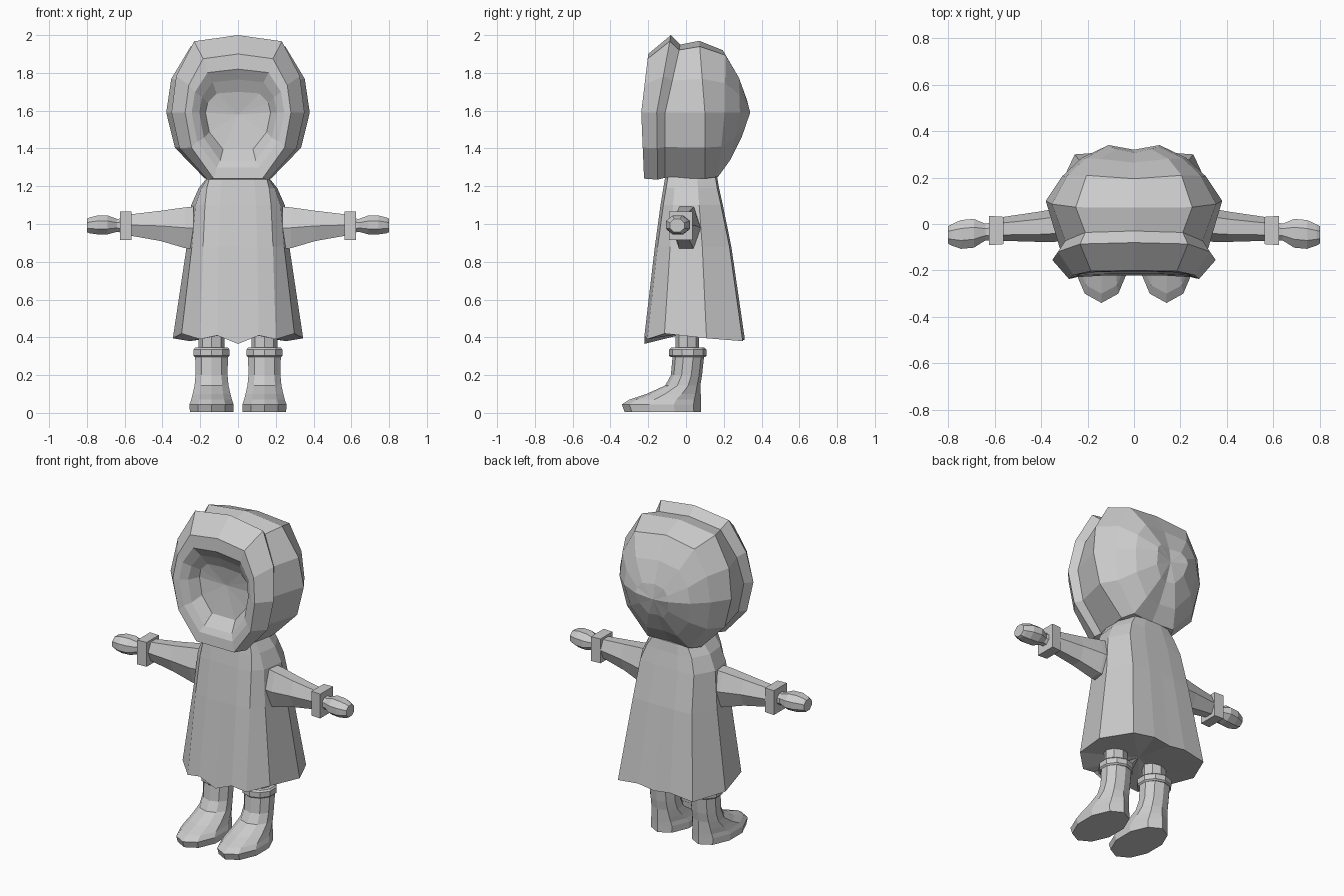
import bpy, bmesh, math

if "Cube" in bpy.data.objects:
    bpy.data.objects.remove(bpy.data.objects["Cube"])

grey = bpy.data.materials.new("plain grey")
grey.diffuse_color = (0.6, 0.6, 0.6, 1)
grey.use_nodes = True
grey.node_tree.nodes["Principled BSDF"].inputs["Base Color"].default_value = grey.diffuse_color


def loft(name, rings, closed=False, cap=False):
    """Skin rings of points, mirror across x and weld the seam."""
    bm = bmesh.new()
    rows = [[bm.verts.new(p) for p in r] for r in rings]
    n = len(rows[0])
    for a, b in zip(rows, rows[1:]):
        for i in range(n if closed else n - 1):
            j = (i + 1) % n
            bm.faces.new((a[i], a[j], b[j], b[i]))
    if cap:
        bm.faces.new(rows[0])
        bm.faces.new(rows[-1])
    bmesh.ops.remove_doubles(bm, verts=bm.verts[:], dist=0.0005)
    bmesh.ops.mirror(bm, geom=bm.verts[:] + bm.edges[:] + bm.faces[:],
                     axis='X', merge_dist=0.0005)
    bmesh.ops.remove_doubles(bm, verts=bm.verts[:], dist=0.0005)
    bmesh.ops.recalc_face_normals(bm, faces=bm.faces[:])
    me = bpy.data.meshes.new(name)
    bm.to_mesh(me)
    bm.free()
    me.materials.append(grey)
    ob = bpy.data.objects.new(name, me)
    bpy.context.collection.objects.link(ob)
    return ob


# Half outline shared by every hood ring, from crown to chin
HALF = [(0, 1), (.66, .92), (.93, .47), (1, 0), (.88, -.53), (.46, -1), (0, -1)]


def hood_ring(width, top, bottom, y_side, y_top, y_bottom):
    """Scale the half outline and bow it in y towards crown and chin."""
    pts = []
    for u, v in HALF:
        y = y_side + ((y_top if v > 0 else y_bottom) - y_side) * abs(v)
        if u == 0 and y_side > .15:
            y -= .015  # shallow dent down the back
        z = 1.59 + v * (top - 1.59 if v > 0 else 1.59 - bottom)
        pts.append((width * u, y, z))
    return pts


# Hood: face recess, thick rim, then rounded back of the head
hood = [[(0, -.115, 1.58)] * 7]
hood.append(hood_ring(.172, 1.70, 1.395, -.13, -.14, -.14))
hood.append(hood_ring(.205, 1.765, 1.335, -.195, -.17, -.195))
hood.append(hood_ring(.245, 1.82, 1.30, -.225, -.205, -.215))
hood.append(hood_ring(.28, 1.90, 1.24, -.237, -.2, -.222))
hood.append(hood_ring(.352, 2.0, 1.235, -.155, -.08, -.15))
hood.append(hood_ring(.318, 1.95, 1.245, -.11, -.03, -.11))
hood.append(hood_ring(.38, 1.97, 1.24, .10, .07, .10))
hood.append(hood_ring(.31, 1.92, 1.25, .205, .21, .17))
hood.append(hood_ring(.225, 1.79, 1.34, .285, .28, .235))
hood.append(hood_ring(.11, 1.66, 1.46, .34, .322, .295))
hood.append([(0, .32, 1.57)] * 7)
loft("hood", hood)


def coat_ring(z, corner, width, front, back):
    """Half outline of the coat: flat front panel, side panels, back corner."""
    depth = back - front
    xy = [(0, front), (corner * .55, front), (corner, front + .015),
          (corner + (width - corner) * .68, front + depth * .2), (width, front + depth * .62),
          (width * .74, back - .01), (width * .32, back), (0, back)]
    return [(x, y, z) for x, y in xy]


# Coat: flared panels with an uneven hem and a closed underside
drop = [-.035, .01, -.01, .02, -.005, -.02, 0, -.015]
hem = [(x, y, z + d) for (x, y, z), d in zip(coat_ring(.4, .2, .345, -.22, .31), drop)]
coat = [[(0, .04, .43)] * 8, hem,
        coat_ring(.88, .185, .272, -.165, .24),
        coat_ring(1.1, .175, .248, -.135, .195),
        coat_ring(1.19, .165, .208, -.12, .175),
        coat_ring(1.25, .15, .16, -.11, .165),
        [(0, .03, 1.25)] * 8]
loft("coat", coat)


def x_ring(x, cy, cz, ry, rz, n=6, turn=0.0):
    """Ring facing along x, scaled so it fills ry and rz."""
    angles = [2 * math.pi * i / n + turn for i in range(n)]
    my, mz = max(map(math.cos, angles)), max(map(math.sin, angles))
    return [(x, cy + ry * math.cos(a) / my, cz + rz * math.sin(a) / mz) for a in angles]


# Sleeves, cuffs and mittens
loft("sleeves", [x_ring(.235, .005, .98, .075, .112), x_ring(.28, 0, .98, .076, .108),
                 x_ring(.41, -.012, .99, .065, .08), x_ring(.58, -.022, .995, .05, .055)], True, True)
loft("cuffs", [x_ring(.563, -.028, .99, .059, .075, 4, math.pi / 4),
               x_ring(.625, -.028, .99, .063, .075, 4, math.pi / 4)], True, True)
mitten = [(.60, -.03, .99, .04, .04), (.64, -.035, .993, .036, .034),
          (.69, -.04, .995, .062, .05), (.745, -.045, .995, .062, .05),
          (.785, -.047, .993, .046, .042), (.80, -.047, .992, .038, .035)]
loft("mittens", [x_ring(*m, 8, math.pi / 8) for m in mitten], True, True)


def z_ring(z, front, back, half_w, n=10, cx=.14):
    """Ring facing along z between front and back y, with a point at the toe."""
    cy, ry = (front + back) / 2, (back - front) / 2
    angles = [2 * math.pi * i / n + math.pi / 2 for i in range(n)]
    return [(cx + half_w * math.cos(a) * 1.05, cy + ry * math.sin(a), z) for a in angles]


# Legs, boots with a stretched toe, and boot cuffs
loft("legs", [z_ring(z, -.055, .07, .066, 8) for z in (.30, .50)], True, True)
loft("boots", [z_ring(.005, -.325, .08, .115), z_ring(.045, -.34, .08, .117),
               z_ring(.07, -.30, .08, .108), z_ring(.10, -.21, .078, .1),
               z_ring(.145, -.11, .076, .09), z_ring(.2, -.08, .085, .085),
               z_ring(.31, -.07, .097, .087)], True, True)
loft("boot_cuffs", [z_ring(.295, -.08, .1, .087), z_ring(.303, -.09, .108, .095),
                    z_ring(.335, -.09, .108, .095), z_ring(.345, -.08, .098, .087)], True, True)
